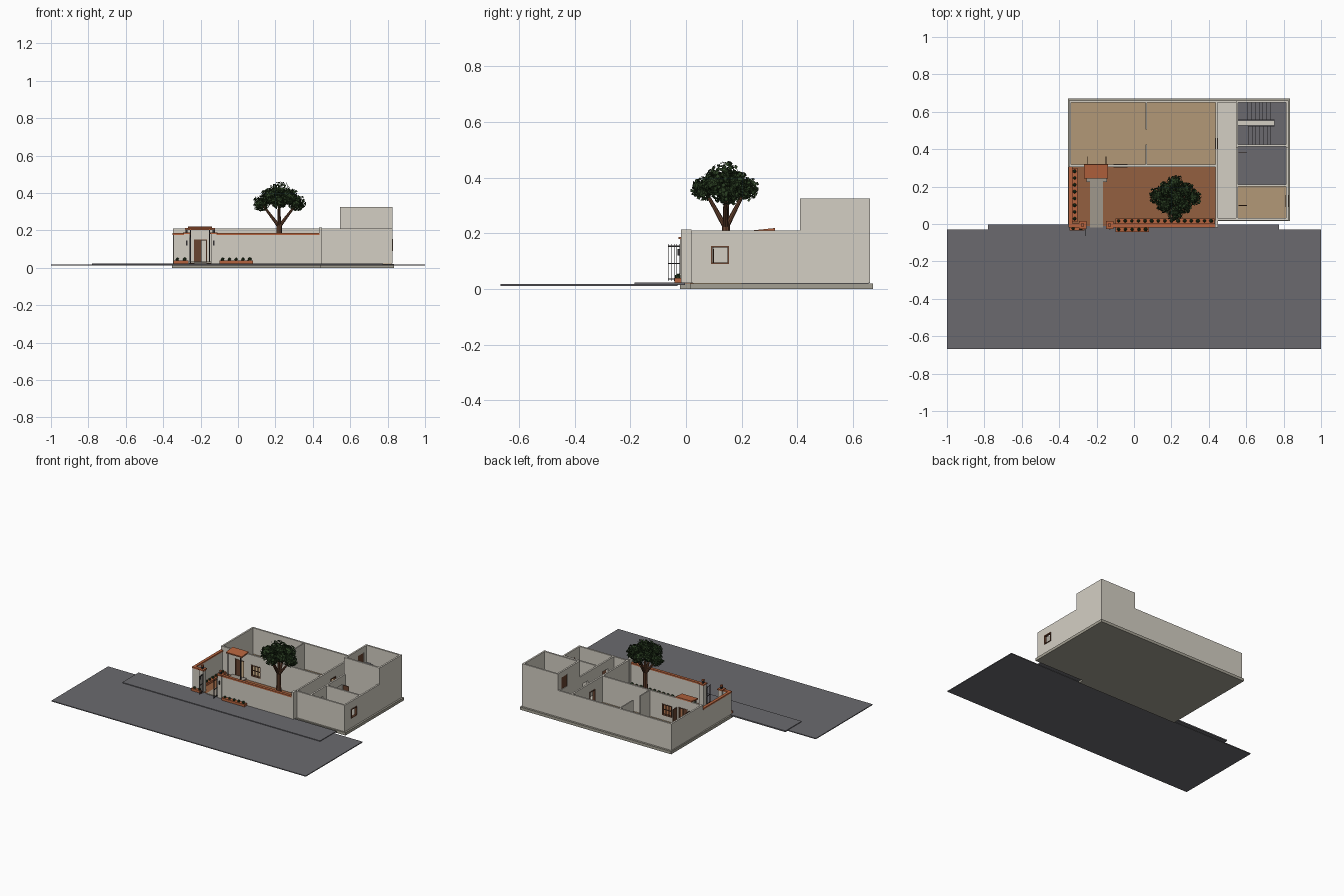
import bpy, bmesh, math, random
from mathutils import Vector, Matrix

random.seed(7)
cube = bpy.data.objects.get("Cube")
if cube:
    bpy.data.objects.remove(cube)


def material(name, r, g, b):
    """Flat colour given as sRGB bytes."""
    lin = [((c / 255 + 0.055) / 1.055) ** 2.4 for c in (r, g, b)] + [1]
    m = bpy.data.materials.new(name)
    m.use_nodes = True
    m.diffuse_color = lin
    m.node_tree.nodes["Principled BSDF"].inputs["Base Color"].default_value = lin
    return m


PLASTER = material("plaster", 212, 207, 196)
STONE = material("foundation_stone", 164, 160, 147)
ASPHALT = material("asphalt", 107, 106, 111)
TILE = material("clay_tile", 148, 96, 64)
BRICK = material("orange_brick", 182, 100, 62)
TAN = material("tan_floor", 178, 153, 119)
LEAF = material("leaf_green", 42, 62, 34)
WOOD = material("brown_wood", 104, 68, 48)
IRON = material("dark_iron", 50, 48, 50)
PAVING = material("grey_paving", 160, 152, 140)


def finish(name, bm, mat):
    mesh = bpy.data.meshes.new(name)
    bm.to_mesh(mesh)
    bm.free()
    mesh.materials.append(mat)
    obj = bpy.data.objects.new(name, mesh)
    bpy.context.collection.objects.link(obj)
    return obj


def boxes(name, mat, *items):
    """One object of boxes, each (x0, x1, y0, y1, z0, z1)."""
    bm = bmesh.new()
    for x0, x1, y0, y1, z0, z1 in items:
        mid = Vector((x0 + x1, y0 + y1, z0 + z1)) / 2
        size = Matrix.Diagonal((x1 - x0, y1 - y0, z1 - z0, 1))
        bmesh.ops.create_cube(bm, size=1, matrix=Matrix.Translation(mid) @ size)
    return finish(name, bm, mat)


def oriented(axis, pos, half, a, b, z0, z1):
    """Box running along an axis, centred on pos across it."""
    if axis == "x":
        return (a, b, pos - half, pos + half, z0, z1)
    return (pos - half, pos + half, a, b, z0, z1)


GROUND, TOP, TOWER, LOW = 0.022, 0.21, 0.325, 0.175


def wall(name, axis, pos, a, b, top=TOP, holes=(), thick=0.006):
    """Straight wall with openings (start, end, sill, head)."""
    parts, start = [], a
    for h0, h1, sill, head in holes:
        parts.append(oriented(axis, pos, thick, start, h0, GROUND, top))
        if sill > GROUND:
            parts.append(oriented(axis, pos, thick, h0, h1, GROUND, sill))
        if head < top:
            parts.append(oriented(axis, pos, thick, h0, h1, head, top))
        start = h1
    parts.append(oriented(axis, pos, thick, start, b, GROUND, top))
    boxes(name, PLASTER, *parts)


def frame(name, axis, pos, a, b, z0, z1, bars=0, w=0.005):
    """Wooden surround with an optional number of cross bars."""
    t = 0.009
    parts = [oriented(axis, pos, t, a, a + w, z0, z1),
             oriented(axis, pos, t, b - w, b, z0, z1),
             oriented(axis, pos, t, a, b, z1 - w, z1),
             oriented(axis, pos, t, a, b, z0, z0 + w)]
    mid = (z0 + z1) / 2
    for i in range(bars):
        c = a + (b - a) * (i + 1) / (bars + 1)
        parts.append(oriented(axis, pos, 0.003, c - 0.002, c + 0.002, z0, z1))
    if bars:
        parts.append(oriented(axis, pos, 0.003, a, b, mid - 0.002, mid + 0.002))
    boxes(name, WOOD, *parts)


# Street, pavement and foundation
boxes("street", ASPHALT, (-1, 1, -0.667, -0.03, 0.012, 0.018))
boxes("pavement", ASPHALT, (-0.78, 0.775, -0.185, -0.003, 0.014, 0.023))
boxes("foundation", STONE, (-0.354, 0.835, 0.015, 0.672, 0, 0.02),
      (-0.354, 0.44, -0.022, 0.015, 0, 0.02))

# Floors
boxes("courtyard_floor", TILE, (-0.34, 0.44, -0.01, 0.31, 0.019, 0.025))
boxes("main_room_floor", TAN, (-0.34, 0.44, 0.31, 0.655, 0.019, 0.025))
boxes("hall_floor", PLASTER, (0.44, 0.55, 0.025, 0.655, 0.019, 0.025))
boxes("front_room_floor", TAN, (0.55, 0.82, 0.025, 0.2, 0.019, 0.025))
boxes("service_floor", ASPHALT, (0.55, 0.82, 0.2, 0.655, 0.019, 0.025))
boxes("garden_path", PAVING, (-0.235, -0.165, -0.02, 0.245, 0.02, 0.028),
      (-0.255, -0.145, 0.225, 0.305, 0.02, 0.034))

# House walls
DOOR, WIN = (-0.235, -0.165, GROUND, 0.15), (-0.11, -0.035, 0.06, 0.14)
wall("back_wall", "x", 0.655, -0.348, 0.555)
wall("west_wall", "y", -0.342, 0.305, 0.66)
wall("courtyard_house_wall", "x", 0.311, -0.34, 0.44, holes=(DOOR, WIN))
wall("room_partition_back", "y", 0.065, 0.505, 0.655, thick=0.004)
wall("room_partition_front", "y", 0.065, 0.31, 0.425, thick=0.004)
wall("hall_wall", "y", 0.441, -0.012, 0.655, holes=((0.4, 0.46, GROUND, 0.15),))
wall("hall_inner_wall", "y", 0.551, 0.025, 0.41,
     holes=((0.1, 0.16, GROUND, 0.15), (0.32, 0.38, GROUND, 0.15)))
wall("front_wall", "x", 0.026, 0.44, 0.824)
wall("east_wall", "y", 0.819, 0.02, 0.41, holes=((0.09, 0.155, 0.09, 0.155),))
wall("room_divider", "x", 0.206, 0.55, 0.82)

# Stair tower
wall("tower_front", "x", 0.42, 0.545, 0.825, TOWER)
wall("tower_back", "x", 0.655, 0.545, 0.825, TOWER)
wall("tower_east", "y", 0.819, 0.41, 0.66, TOWER)
wall("tower_west", "y", 0.551, 0.41, 0.66, TOWER,
     holes=((0.55, 0.62, 0.2, 0.285),))
boxes("tower_door", WOOD, (0.549, 0.553, 0.55, 0.62, 0.2, 0.285))

# Stairs: two flights around a middle wall, with a half landing
steps, count, run = [], 8, 0.02
for i in range(count):
    x, rise = 0.59 + i * run, (i + 1) * 0.011
    steps.append((x, x + run, 0.426, 0.525, GROUND, GROUND + rise))
    z = 0.2 - i * 0.011
    steps.append((x, x + run, 0.555, 0.65, z - 0.025, z))
steps.append((0.75, 0.813, 0.426, 0.65, 0.09, 0.115))
steps.append((0.557, 0.59, 0.555, 0.65, 0.185, 0.205))
boxes("stairs", ASPHALT, *steps)
boxes("stair_middle_wall", PLASTER, (0.557, 0.752, 0.527, 0.553, GROUND, 0.235))

# Doors and windows
frame("house_window", "x", 0.311, *WIN, bars=2)
frame("house_door_frame", "x", 0.311, *DOOR)
frame("east_window", "y", 0.82, 0.09, 0.155, 0.09, 0.155)
frame("hall_door_frame", "y", 0.441, 0.4, 0.46, GROUND, 0.15)
boxes("house_door", WOOD, (-0.23, -0.195, 0.308, 0.314, GROUND, 0.147))
boxes("open_door_leaves", WOOD, (-0.252, -0.248, 0.317, 0.362, GROUND, 0.145),
      (-0.152, -0.148, 0.317, 0.362, GROUND, 0.145),
      (0.56, 0.605, 0.097, 0.101, GROUND, 0.145),
      (0.56, 0.605, 0.381, 0.385, GROUND, 0.145))

# Porch roof: a thin sloping slab on posts
bm = bmesh.new()
bmesh.ops.create_cube(bm, size=1, matrix=Matrix.Translation((-0.203, 0.282, 0.211))
                      @ Matrix.Rotation(math.radians(6), 4, "X")
                      @ Matrix.Diagonal((0.126, 0.076, 0.009, 1)))
finish("porch_roof", bm, BRICK)
boxes("porch_posts", IRON, *[(x - 0.003, x + 0.003, 0.247, 0.253, GROUND, 0.205)
                            for x in (-0.253, -0.153)])

# Low courtyard walls with brick coping
wall("courtyard_west_wall", "y", -0.34, -0.01, 0.305, LOW)
wall("courtyard_front_left", "x", -0.008, -0.346, -0.26, LOW)
wall("courtyard_front_right", "x", -0.008, -0.145, 0.44, LOW)
boxes("coping", BRICK, (-0.35, -0.33, -0.016, 0.305, LOW, 0.185),
      (-0.35, -0.255, -0.018, 0.002, LOW, 0.185),
      (-0.145, 0.435, -0.018, 0.002, LOW, 0.185))
boxes("corner_pier", PLASTER, (0.432, 0.448, -0.018, 0.02, GROUND, 0.215))

# Gate pillars, lamps and open iron leaves
iron = []
for name, x, hinge in (("left", -0.13, -0.147), ("right", -0.275, -0.258)):
    boxes(name + "_gate_pillar", PLASTER,
          (x - 0.015, x + 0.015, -0.022, 0.01, GROUND, 0.18))
    boxes(name + "_pillar_cap", BRICK, (x - 0.02, x + 0.02, -0.027, 0.015, 0.18, 0.188),
          (x - 0.008, x + 0.008, -0.014, 0.002, 0.205, 0.213))
    boxes(name + "_lamp", IRON, (x - 0.006, x + 0.006, -0.012, 0, 0.188, 0.205),
          (x - 0.004, x + 0.004, -0.03, -0.022, 0.12, 0.145))
    for i in range(5):
        y = -0.064 + i * 0.01
        iron.append((hinge - 0.001, hinge + 0.001, y, y + 0.002, 0.03, 0.162))
    for z in (0.035, 0.09, 0.152):
        iron.append((hinge - 0.001, hinge + 0.001, -0.065, -0.02, z, z + 0.004))
boxes("gate_leaves", IRON, *iron)

# Planters and their shrubs
BEDS = ((-0.333, -0.302, 0.01, 0.3), (-0.1, 0.43, 0.004, 0.03),
        (-0.1, 0.08, -0.042, -0.016), (-0.345, -0.265, -0.034, -0.014))
boxes("planters", BRICK, *[(*bed, GROUND, 0.04) for bed in BEDS])
bm = bmesh.new()
for x0, x1, y0, y1 in BEDS:
    length = max(x1 - x0, y1 - y0)
    n = round(length / 0.036)
    for i in range(n):
        t = (i + 0.5) / n
        along_x = x1 - x0 > y1 - y0
        spot = (x0 + t * length, (y0 + y1) / 2) if along_x else ((x0 + x1) / 2, y0 + t * length)
        bmesh.ops.create_icosphere(bm, subdivisions=1, radius=random.uniform(0.009, 0.012),
                                   matrix=Matrix.Translation((*spot, 0.045)))
finish("shrubs", bm, LEAF)

# Tree trunk and branches
ROOT, FORK = Vector((0.22, 0.143, 0.022)), Vector((0.22, 0.143, 0.235))
CLUMPS = [((0.22, 0.14, 0.405), 0.062), ((0.125, 0.15, 0.345), 0.046),
          ((0.315, 0.14, 0.345), 0.046), ((0.22, 0.065, 0.36), 0.046),
          ((0.22, 0.215, 0.36), 0.046), ((0.165, 0.1, 0.385), 0.044),
          ((0.275, 0.18, 0.385), 0.044), ((0.27, 0.1, 0.375), 0.042),
          ((0.17, 0.185, 0.375), 0.042)]
bm = bmesh.new()


def limb(a, b, r0, r1):
    d = b - a
    m = Matrix.Translation((a + b) / 2) @ d.to_track_quat("Z", "Y").to_matrix().to_4x4()
    bmesh.ops.create_cone(bm, cap_ends=True, segments=8, radius1=r0, radius2=r1,
                          depth=d.length, matrix=m)


limb(ROOT, FORK, 0.019, 0.014)
for centre, _ in CLUMPS[:5]:
    limb(FORK - Vector((0, 0, 0.015)), Vector(centre), 0.01, 0.005)
finish("tree_trunk", bm, WOOD)

# Foliage: clumps of small leaf cards
bm = bmesh.new()
for centre, radius in CLUMPS:
    for _ in range(330):
        d = Vector([random.gauss(0, 1) for _ in "xyz"]).normalized()
        d *= radius * random.uniform(0.25, 1.05)
        d.z *= 0.9
        spin = random.uniform(0, math.tau)
        turn = d.to_track_quat("Z", "Y").to_matrix().to_4x4()
        tilt = Matrix.Rotation(random.uniform(-0.9, 0.9), 4, "X")
        bmesh.ops.create_grid(bm, x_segments=1, y_segments=1, size=0.006,
                              matrix=Matrix.Translation(Vector(centre) + d) @ turn
                              @ Matrix.Rotation(spin, 4, "Z") @ tilt)
finish("tree_foliage", bm, LEAF)
